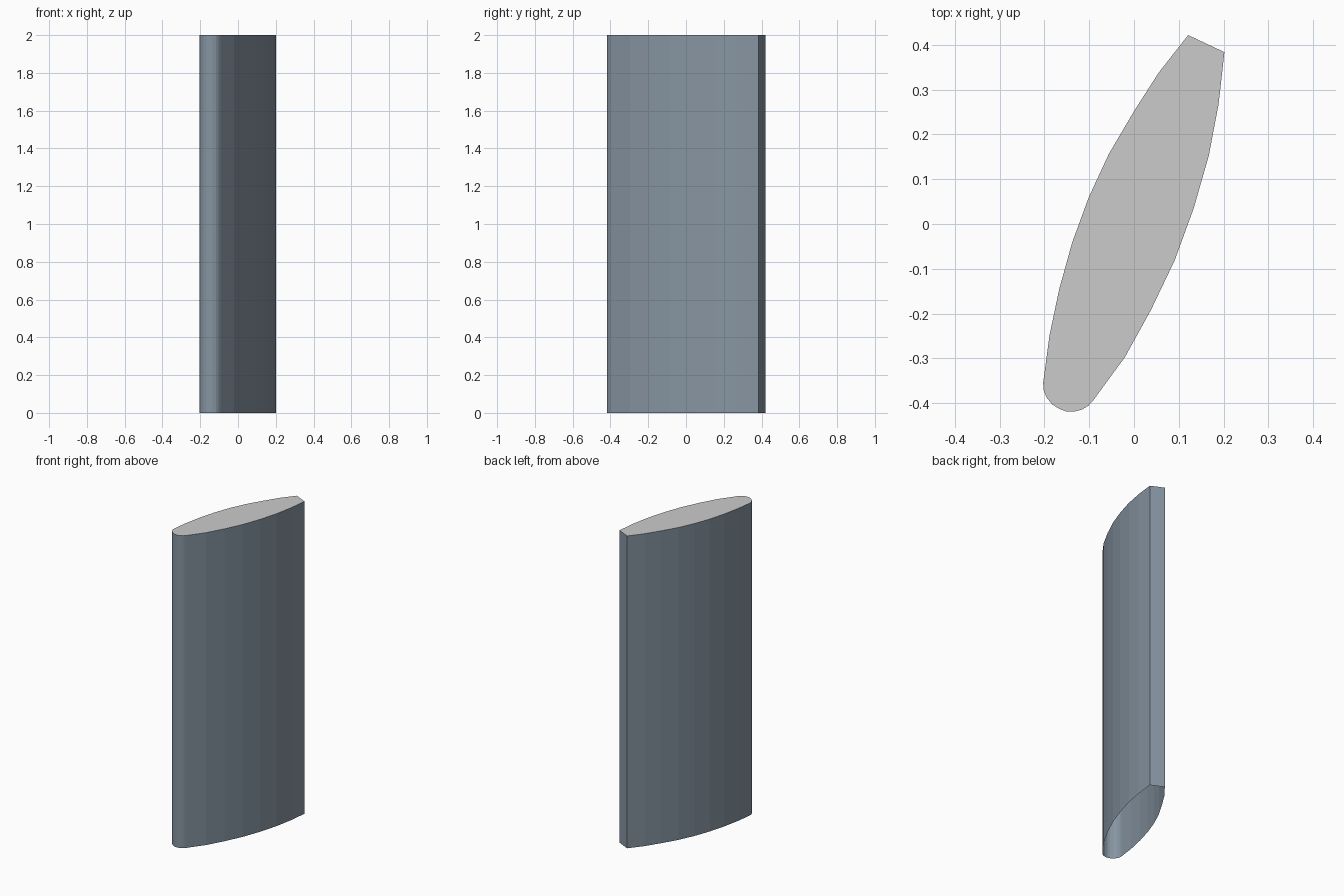
import bpy, bmesh

if "Cube" in bpy.data.objects:
    bpy.data.objects.remove(bpy.data.objects["Cube"])

HEIGHT = 2.0

# Blade outline, counter-clockwise from above
right_side = [(-0.020, -0.297), (0.038, -0.192), (0.091, -0.081), (0.133, 0.034),
              (0.167, 0.152), (0.189, 0.268), (0.202, 0.384)]
left_side = [(0.121, 0.422), (0.055, 0.338), (0.000, 0.252), (-0.056, 0.157),
             (-0.101, 0.060), (-0.138, -0.041), (-0.167, -0.145),
             (-0.189, -0.250), (-0.203, -0.355)]
# Rounded end
nose = [(-0.202, -0.371), (-0.195, -0.388), (-0.183, -0.403), (-0.167, -0.413),
        (-0.151, -0.419), (-0.134, -0.419), (-0.117, -0.415), (-0.102, -0.406),
        (-0.091, -0.394)]
outline = right_side + left_side + nose


def material(name, rgb):
    mat = bpy.data.materials.new(name)
    mat.diffuse_color = (*rgb, 1)
    mat.use_nodes = True
    mat.node_tree.nodes["Principled BSDF"].inputs["Base Color"].default_value = mat.diffuse_color
    return mat


# Wall with a flat top and an open underside
bm = bmesh.new()
low = [bm.verts.new((x, y, 0)) for x, y in outline]
high = [bm.verts.new((x, y, HEIGHT)) for x, y in outline]
n = len(outline)
for i in range(n):
    j = (i + 1) % n
    bm.faces.new((low[i], low[j], high[j], high[i]))
bm.faces.new(high).material_index = 1

mesh = bpy.data.meshes.new("blade_column")
bm.to_mesh(mesh)
bm.free()

# Blue-grey walls, neutral grey cap
mesh.materials.append(material("wall_blue_grey", (0.24, 0.30, 0.36)))
mesh.materials.append(material("cap_grey", (0.53, 0.53, 0.53)))
bpy.context.collection.objects.link(bpy.data.objects.new("blade_column", mesh))
